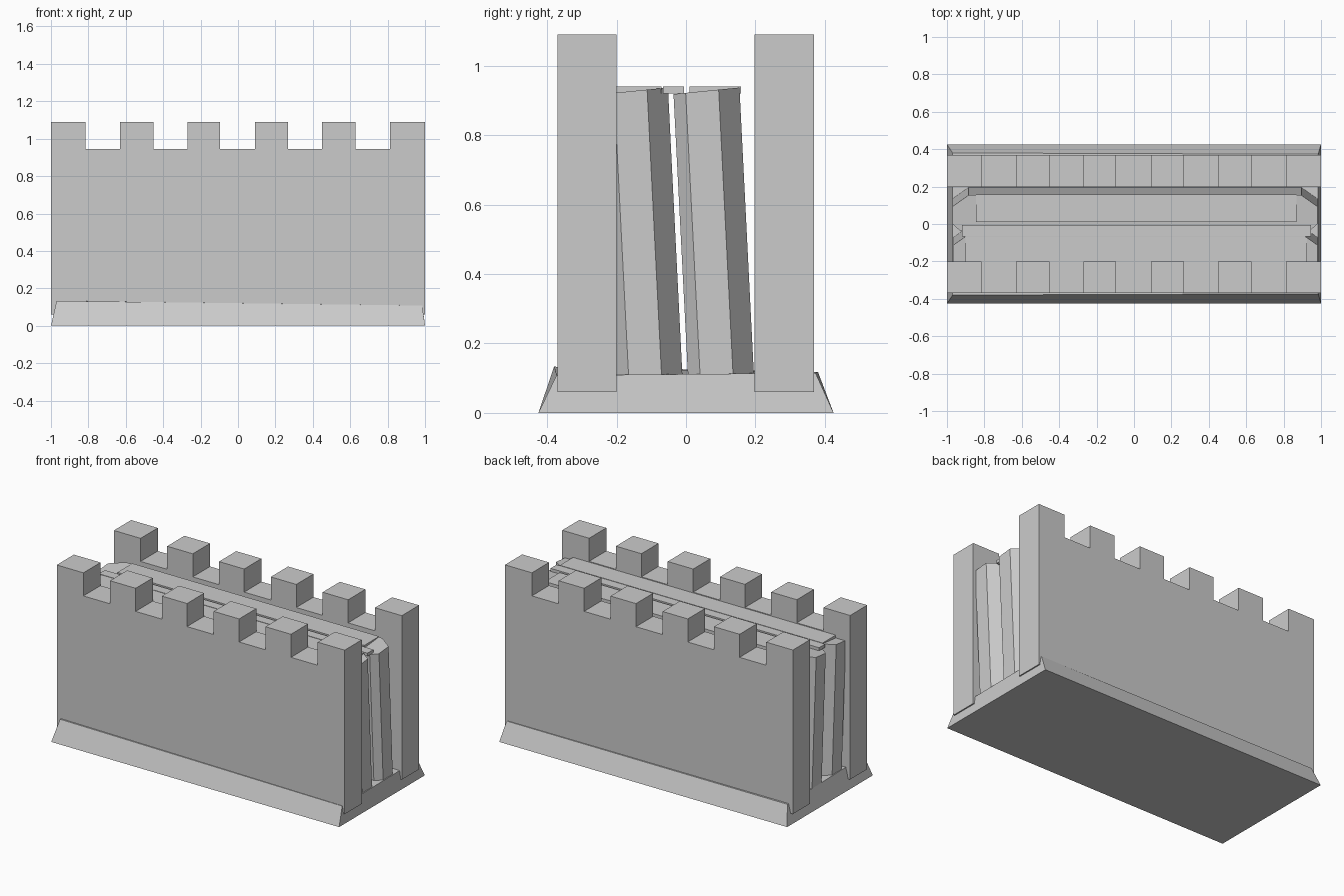
import bpy
import bmesh

if "Cube" in bpy.data.objects:
    bpy.data.objects.remove(bpy.data.objects["Cube"], do_unlink=True)

# Single stone material
stone = bpy.data.materials.new("stone_grey")
stone.use_nodes = True
GREY = (0.6, 0.6, 0.6, 1.0)
stone.diffuse_color = GREY
stone.node_tree.nodes["Principled BSDF"].inputs["Base Color"].default_value = GREY


def loft(name, ring_a, ring_b):
    """Solid between two matching closed rings of points."""
    bm = bmesh.new()
    a = [bm.verts.new(p) for p in ring_a]
    b = [bm.verts.new(p) for p in ring_b]
    bm.faces.new(a)
    bm.faces.new(b)
    n = len(a)
    for i in range(n):
        j = (i + 1) % n
        bm.faces.new((a[i], a[j], b[j], b[i]))
    bmesh.ops.recalc_face_normals(bm, faces=bm.faces)
    mesh = bpy.data.meshes.new(name)
    bm.to_mesh(mesh)
    bm.free()
    mesh.materials.append(stone)
    obj = bpy.data.objects.new(name, mesh)
    bpy.context.scene.collection.objects.link(obj)
    return obj


def box(name, x0, x1, y0, y1, z0, z1):
    ring = [(x0, y0), (x1, y0), (x1, y1), (x0, y1)]
    return loft(name, [(x, y, z0) for x, y in ring], [(x, y, z1) for x, y in ring])


# Flared base with a slightly uneven upper edge
loft("base",
     [(-1, -0.425, 0), (1, -0.425, 0), (1, 0.425, 0), (-1, 0.425, 0)],
     [(-0.97, -0.38, 0.133), (0.985, -0.373, 0.108),
      (0.985, 0.373, 0.115), (-0.97, 0.38, 0.118)])

# Crenellated walls: one profile extruded through the wall thickness
MERLONS = [(-1, -0.815), (-0.63, -0.452), (-0.27, -0.095),
           (0.09, 0.267), (0.45, 0.627), (0.813, 1)]
profile = [(1, 0.06), (-1, 0.06)]
for left, right in MERLONS:
    if left > -1:
        profile.append((left, 0.945))
    profile += [(left, 1.09), (right, 1.09)]
    if right < 1:
        profile.append((right, 0.945))

for name, y0, y1 in (("front_wall", -0.37, -0.2), ("back_wall", 0.197, 0.368)):
    loft(name, [(x, y0, z) for x, z in profile], [(x, y1, z) for x, z in profile])


# Leaning inner slabs with chamfered ends
def leaning_slab(name, y0, left_end):
    half = [(0.94, 0), (0.98, 0.035), (0.98, 0.13), (0.895, 0.19)]
    outline = half + [(-x + 0.98 - left_end, y) for x, y in reversed(half)]
    bottom = [(x, y0 + y, 0.1) for x, y in outline]
    top = [(x, y0 + y - 0.042, 0.918 + 0.1 * y) for x, y in outline]
    loft(name, bottom, top)


leaning_slab("back_slab", 0.006, 0.97)
leaning_slab("front_slab", -0.2, 0.965)

# Walkway planks over the slabs
box("back_plank", -0.845, 0.87, 0.01, 0.158, 0.92, 0.94)
box("middle_plank", -0.92, 0.945, -0.066, -0.006, 0.92, 0.94)
box("front_plank", -0.9, 0.925, -0.2, -0.07, 0.92, 0.94)
